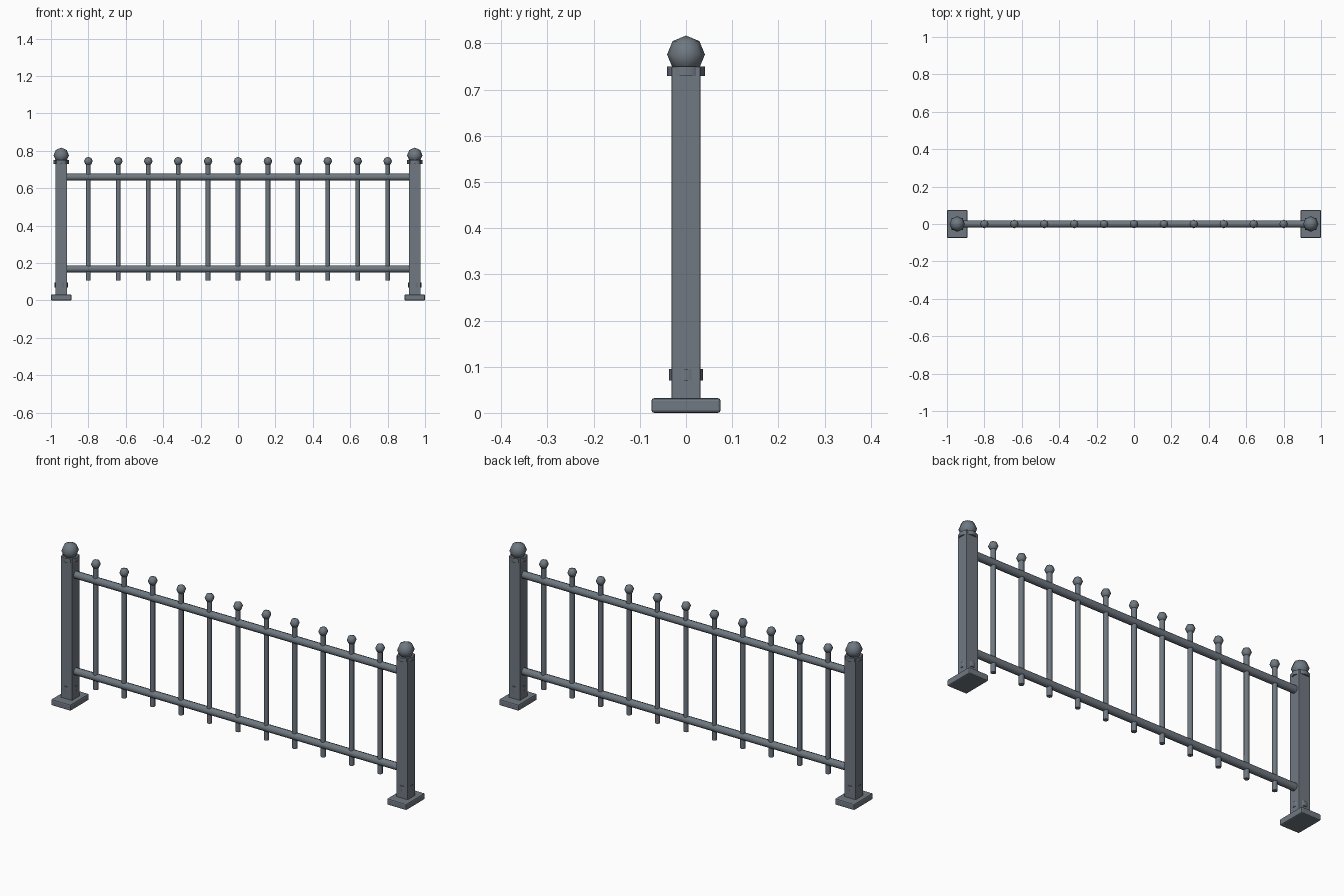
import bpy
from math import pi

cube = bpy.data.objects.get("Cube")
if cube:
    bpy.data.objects.remove(cube, do_unlink=True)

# Painted iron
iron = bpy.data.materials.new("slate_grey_iron")
iron.use_nodes = True
colour = (0.16, 0.19, 0.22, 1)
iron.diffuse_color = colour
iron.node_tree.nodes["Principled BSDF"].inputs["Base Color"].default_value = colour


def finish(name, bevel=0, smooth=False):
    ob = bpy.context.object
    ob.name = name
    ob.data.materials.append(iron)
    if smooth:
        bpy.ops.object.shade_smooth_by_angle(angle=pi / 3)
    if bevel:
        mod = ob.modifiers.new("soft_edges", "BEVEL")
        mod.width = bevel
        mod.segments = 2
    return ob


def box(name, x, z0, z1, sx, sy, bevel):
    bpy.ops.mesh.primitive_cube_add(size=1, location=(x, 0, (z0 + z1) / 2))
    bpy.context.object.scale = (sx, sy, z1 - z0)
    bpy.ops.object.transform_apply(location=False, rotation=False, scale=True)
    finish(name, bevel)


def rod(name, x, z0, z1, radius):
    bpy.ops.mesh.primitive_cylinder_add(
        vertices=8, radius=radius, depth=z1 - z0, location=(x, 0, (z0 + z1) / 2))
    finish(name, smooth=True)


def ball(name, x, z, radius):
    bpy.ops.mesh.primitive_uv_sphere_add(
        segments=8, ring_count=4, radius=radius, location=(x, 0, z))
    finish(name, smooth=True)


# End posts with foot plates, collars and ball caps
for side, x in (("left", 0.945), ("right", -0.945)):
    box(side + "_foot_plate", x, 0, 0.032, 0.11, 0.15, 0.006)
    box(side + "_post", x, 0.02, 0.75, 0.064, 0.062, 0.002)
    rod(side + "_lower_collar", x, 0.07, 0.095, 0.037)
    rod(side + "_upper_collar", x, 0.73, 0.75, 0.041)
    ball(side + "_post_ball", x, 0.776, 0.041)

# Horizontal rails
for name, z in (("lower_rail", 0.169), ("upper_rail", 0.66)):
    bpy.ops.mesh.primitive_cylinder_add(
        vertices=8, radius=0.019, depth=1.83, location=(0, 0, z), rotation=(0, pi / 2, 0))
    finish(name, smooth=True)

# Balusters with ball tips
for i in range(-5, 6):
    rod(f"baluster_{i + 6}", i * 0.16, 0.108, 0.73, 0.0125)
    ball(f"baluster_ball_{i + 6}", i * 0.16, 0.745, 0.023)
